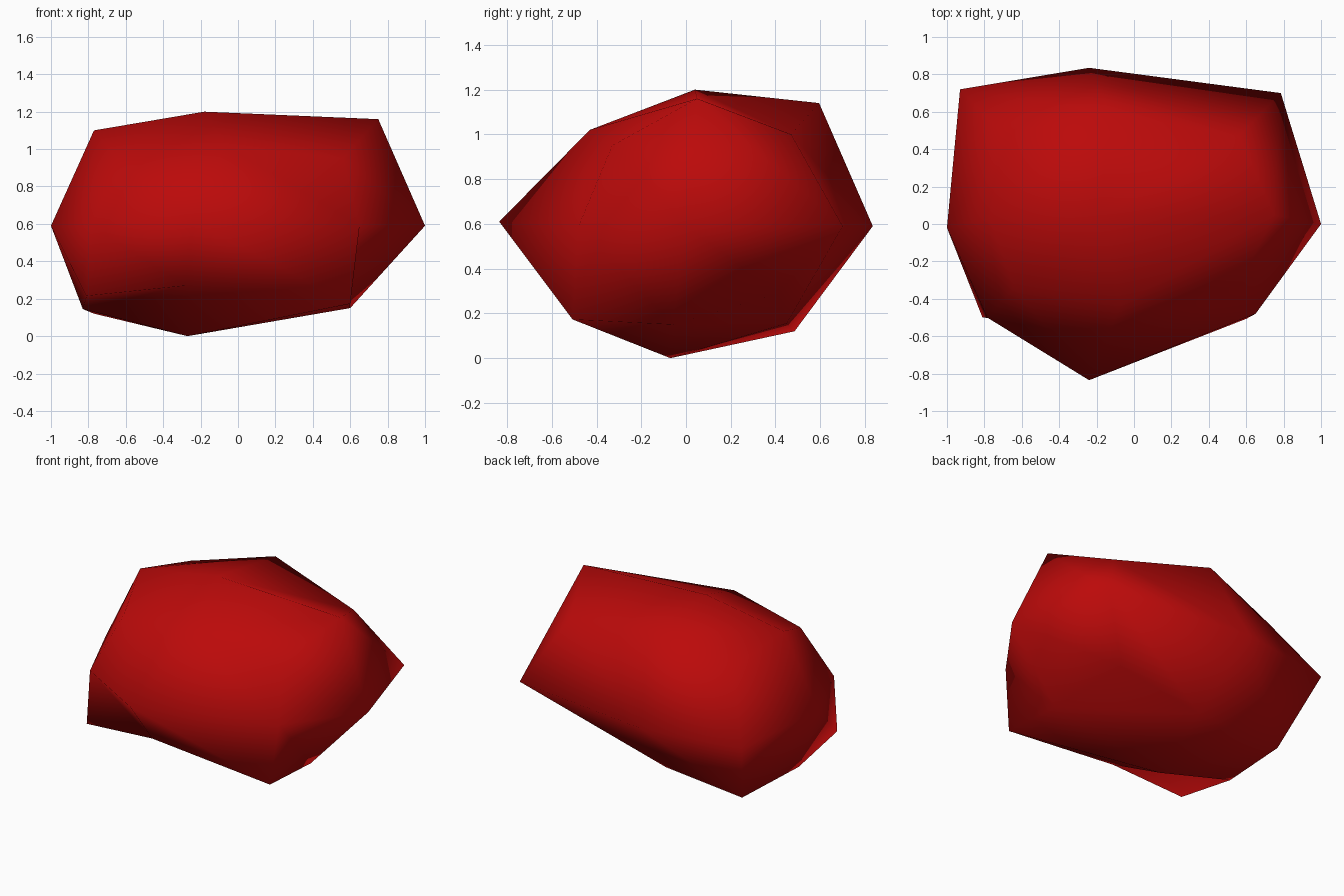
import bpy, bmesh
from itertools import product

if "Cube" in bpy.data.objects:
    bpy.data.objects.remove(bpy.data.objects["Cube"])

# Boulder lattice: three height layers, each three rows front to back, left to right
layers = [
    [[(-.81, -.50, .215), (-.28, -.54, .27), (.60, -.507, .173)],
     [(-.83, -.05, .145), (-.27, -.07, .00), (.60, -.06, .15)],
     [(-.77, .485, .12), (-.16, .45, .155), (.45, .41, .29)]],
    [[(-.785, -.50, .59), (-.24, -.835, .61), (.65, -.48, .59)],
     [(-1.0, -.02, .59), None, (1.0, 0, .59)],
     [(-.93, .72, .59), (-.24, .835, .59), (.785, .70, .59)]],
    [[(-.64, -.34, .95), (-.07, -.43, 1.02), (.56, -.33, .95)],
     [(-.77, .03, 1.10), (-.18, .04, 1.20), (.75, .05, 1.16)],
     [(-.70, .48, 1.00), (-.13, .595, 1.14), (.56, .47, 1.00)]],
]

bm = bmesh.new()
grid = {}
for i, j, k in product(range(3), repeat=3):
    if layers[k][j][i]:
        grid[i, j, k] = bm.verts.new(layers[k][j][i])

# Four split quads on each of the six sides; the diagonals of a side run parallel
falling = {(0, 2), (1, 0), (2, 0)}
for axis, side, a, b in product(range(3), (0, 2), (0, 1), (0, 1)):
    quad = []
    for u, v in ((a, b), (a + 1, b), (a + 1, b + 1), (a, b + 1)):
        key = [u, v]
        key.insert(axis, side)
        quad.append(grid[tuple(key)])
    if (axis, side) in falling:
        quad = quad[1:] + quad[:1]
    for tri in (quad[:3], [quad[0], quad[2], quad[3]]):
        bm.faces.new(tri).smooth = True
bmesh.ops.recalc_face_normals(bm, faces=bm.faces)

mesh = bpy.data.meshes.new("boulder")
bm.to_mesh(mesh)
bm.free()

# Single red colour
red = bpy.data.materials.new("deep_red")
red.diffuse_color = (.5, .003, .003, 1)
red.use_nodes = True
red.node_tree.nodes["Principled BSDF"].inputs["Base Color"].default_value = red.diffuse_color
mesh.materials.append(red)
boulder = bpy.data.objects.new("boulder", mesh)
bpy.context.collection.objects.link(boulder)
